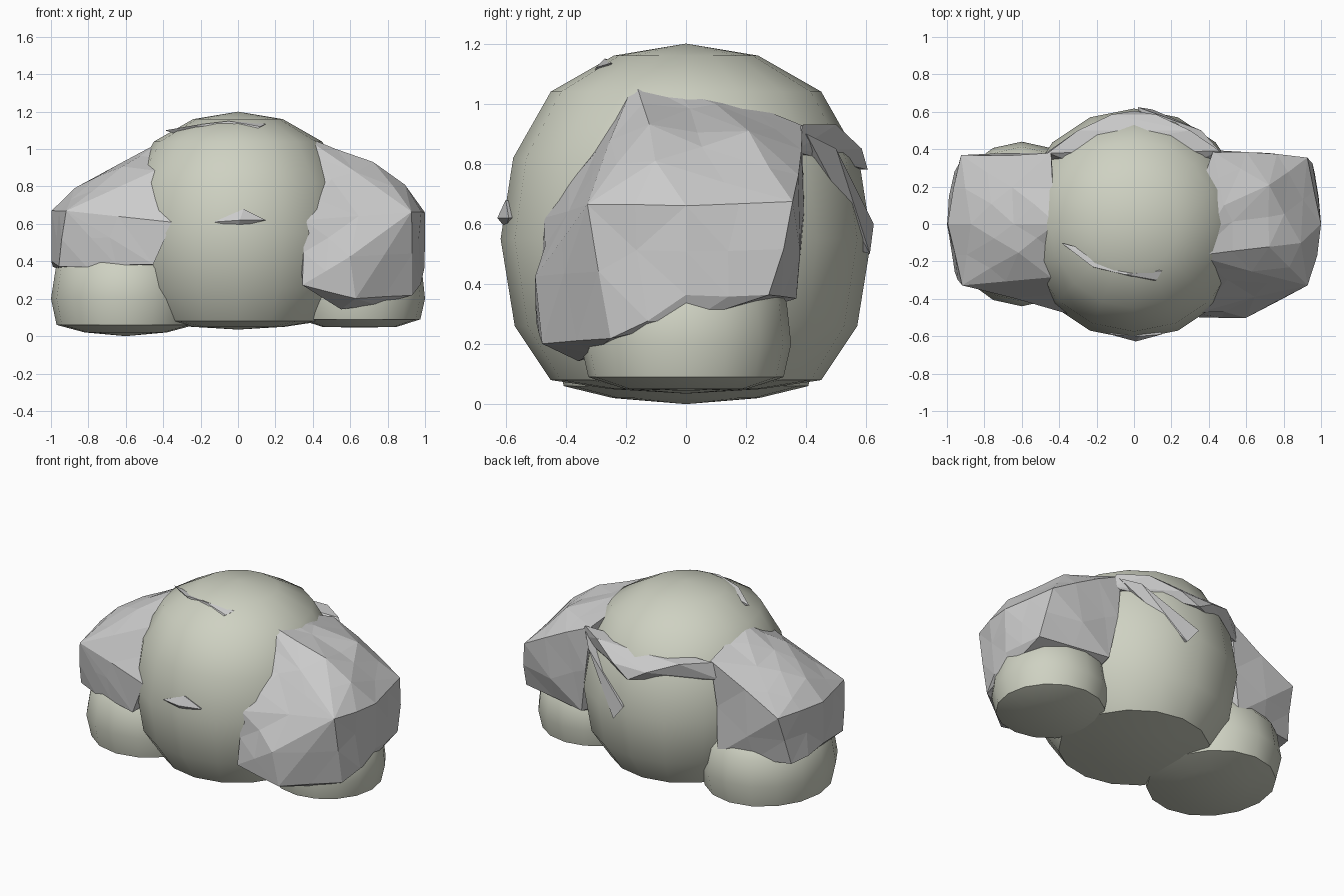
import bpy, bmesh, math, random
from mathutils import Vector

if "Cube" in bpy.data.objects:
    bpy.data.objects.remove(bpy.data.objects["Cube"])

random.seed(4)
stone = bpy.data.materials.new("mossy_stone")
stone.diffuse_color = (0.62, 0.64, 0.54, 1)
stone.use_nodes = True
stone.node_tree.nodes["Principled BSDF"].inputs["Base Color"].default_value = stone.diffuse_color


def make_object(name, bm):
    bmesh.ops.recalc_face_normals(bm, faces=bm.faces)
    me = bpy.data.meshes.new(name)
    bm.to_mesh(me)
    bm.free()
    ob = bpy.data.objects.new(name, me)
    bpy.context.collection.objects.link(ob)
    return ob


def boulder(name, profile, x, y_scale=1.0, segs=16):
    """Smooth, 16-sided rounded boulder with a nearly flat underside."""
    bm = bmesh.new()
    top = bm.verts.new((x, 0, profile[0][1]))
    bottom = bm.verts.new((x, 0, profile[-1][1]))
    rings = []
    for r, z in profile[1:-1]:
        rings.append([bm.verts.new((x + r * math.cos(math.tau * i / segs),
                                    r * y_scale * math.sin(math.tau * i / segs), z))
                      for i in range(segs)])
    for i in range(segs):
        j = (i + 1) % segs
        bm.faces.new((top, rings[0][i], rings[0][j]))
        bm.faces.new((bottom, rings[-1][j], rings[-1][i]))
        for a, b in zip(rings, rings[1:]):
            bm.faces.new((a[i], b[i], b[j], a[j]))
    ob = make_object(name, bm)
    ob.data.materials.append(stone)
    bpy.ops.object.select_all(action='DESELECT')
    ob.select_set(True)
    bpy.context.view_layer.objects.active = ob
    bpy.ops.object.shade_smooth_by_angle(angle=math.radians(40))


def rock(name, points, jitter=0.0):
    """Flat-faced rock: hull of its corners, optionally chipped into facets."""
    bm = bmesh.new()
    for p in points:
        bm.verts.new(p)
    res = bmesh.ops.convex_hull(bm, input=bm.verts)
    loose = [v for v in bm.verts if not v.link_faces]
    bmesh.ops.delete(bm, geom=loose, context='VERTS')
    if jitter:
        corners = set(bm.verts)
        long_edges = [e for e in bm.edges if e.calc_length() > 0.28]
        bmesh.ops.subdivide_edges(bm, edges=long_edges, cuts=1)
        bmesh.ops.triangulate(bm, faces=bm.faces)
        mid = sum((v.co for v in bm.verts), Vector()) / len(bm.verts)
        for v in bm.verts:
            if v not in corners:
                v.co += (v.co - mid).normalized() * random.uniform(-0.5, 1) * jitter
                v.co.x = max(-1, min(1, v.co.x))
    make_object(name, bm)


# Smooth boulders
boulder("centre_boulder", [(0, 1.2), (.24, 1.16), (.45, 1.04), (.575, .82), (.617, .55),
                           (.57, .26), (.45, .08), (.25, .05), (0, .035)], 0)
boulder("left_boulder", [(0, .56), (.17, .53), (.3, .46), (.375, .36), (.4, .2),
                         (.37, .06), (.22, .02), (0, 0)], -.6, 1.1)
boulder("right_boulder", [(0, .52), (.15, .5), (.27, .43), (.335, .34), (.35, .2),
                          (.325, .09), (.2, .05), (0, .045)], .65)

# Faceted rock, right side
rock("right_rock", [
    (.93, -.33, .665), (.93, .36, .675), (1, 0, .66), (1, 0, .36), (.97, .28, .36),
    (.93, -.25, .22), (.88, -.1, .8), (.72, .2, .9), (.72, -.12, .92),
    (.33, -.17, 1.08), (.3, -.04, 1.07), (.48, .1, 1.0), (.42, .39, .93), (.6, .39, .85),
    (.5, .37, .35), (.36, -.46, .62), (.6, -.49, .43), (.63, -.47, .21),
    (.35, -.49, .28), (.55, -.36, .14), (.5, -.3, .84)], .018)

# Faceted rock, left side
rock("left_rock", [
    (-.92, -.33, .67), (-.92, .36, .68), (-.99, 0, .67), (-1, 0, .4), (-.96, .28, .36),
    (-.96, -.26, .37), (-.87, 0, .79), (-.65, .2, .89), (-.62, -.15, .9),
    (-.42, 0, 1.03), (-.45, .37, .93), (-.45, -.28, .88), (-.36, -.47, .61),
    (-.45, -.45, .38), (-.65, -.38, .38), (-.5, .37, .35)], .015)

# Rock band and wedge showing across the back
rock("back_band", [
    (.46, .39, .93), (-.46, .38, .93), (.3, .5, .93), (-.3, .5, .92), (.12, .585, .85),
    (-.12, .585, .85), (.5, .36, .84), (-.5, .36, .82), (0, .605, .78), (0, .2, .8)])
rock("back_wedge", [(.45, .4, .9), (.36, .5, .85), (.02, .625, .6), (.1, .612, .5),
                    (.12, .3, .6), (.3, .3, .8)])

# Small chips breaking through the front and the crown
rock("front_chip", [(.01, -.628, .62), (-.13, -.59, .61), (.15, -.59, .62), (.03, -.6, .68),
                    (0, -.6, .585), (0, -.4, .62)])
rock("crown_chip", [(-.39, -.1, 1.1), (-.22, -.23, 1.13), (-.05, -.27, 1.15), (.12, -.3, 1.12),
                    (.15, -.25, 1.135), (.08, -.31, 1.09), (-.1, -.2, 1.0)])
